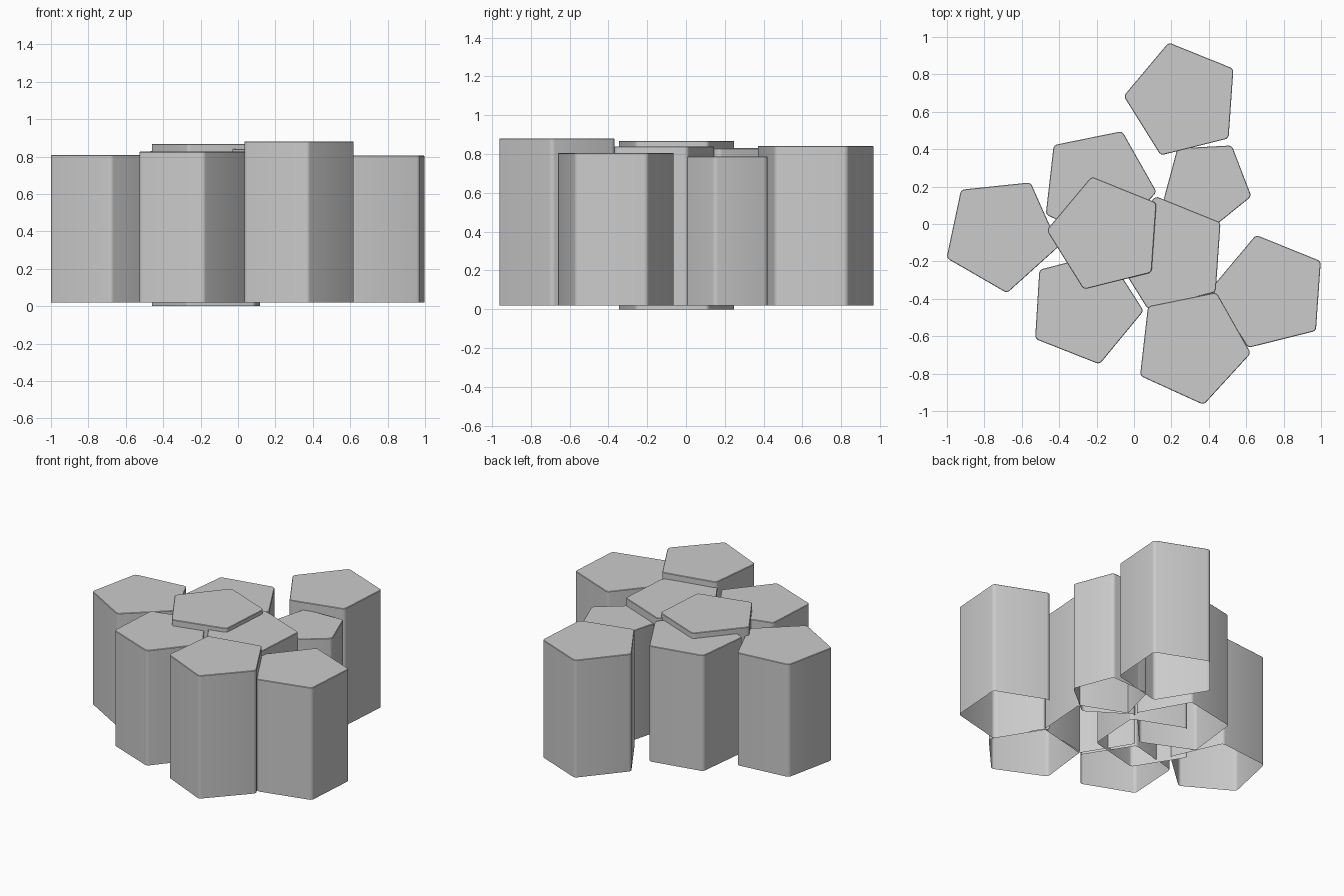
import bpy, bmesh
from math import cos, sin, radians

if "Cube" in bpy.data.objects:
    bpy.data.objects.remove(bpy.data.objects["Cube"])


def pentagon_column(name, x, y, angle, radius, bottom, top):
    """Hollow pentagonal column: capped on top, open below, rounded upright edges."""
    bm = bmesh.new()
    ring = [bm.verts.new((radius * cos(radians(angle + 72 * i)),
                          radius * sin(radians(angle + 72 * i)), bottom)) for i in range(5)]
    base = bm.faces.new(ring)
    ext = bmesh.ops.extrude_face_region(bm, geom=[base], use_keep_orig=True)
    for v in ext["geom"]:
        if isinstance(v, bmesh.types.BMVert):
            v.co.z = top
    bmesh.ops.recalc_face_normals(bm, faces=bm.faces)
    # round the five upright edges
    upright = [e for e in bm.edges if abs(e.verts[0].co.z - e.verts[1].co.z) > 0.1]
    bmesh.ops.bevel(bm, geom=upright, offset=0.018, segments=4, profile=0.5, affect='EDGES')
    # soften the top rim
    rim = [e for e in bm.edges if all(abs(v.co.z - top) < 1e-4 for v in e.verts)]
    bmesh.ops.bevel(bm, geom=rim, offset=0.003, segments=1, affect='EDGES')
    bmesh.ops.recalc_face_normals(bm, faces=bm.faces)
    # open the underside
    floor = [f for f in bm.faces if all(abs(v.co.z - bottom) < 1e-4 for v in f.verts)]
    bmesh.ops.delete(bm, geom=floor, context='FACES_ONLY')
    mesh = bpy.data.meshes.new(name)
    bm.to_mesh(mesh)
    bm.free()
    obj = bpy.data.objects.new(name, mesh)
    obj.location = (x, y, 0)
    bpy.context.collection.objects.link(obj)
    bpy.context.view_layer.objects.active = obj
    obj.select_set(True)
    bpy.ops.object.shade_smooth_by_angle(angle=radians(30))
    obj.select_set(False)


# name, x, y, angle of one corner, radius, bottom, top
columns = [
    ("centre_column", -0.150, -0.055, 104, 0.318, 0.00, 0.868),
    ("back_column", 0.262, 0.662, 104, 0.318, 0.02, 0.842),
    ("inner_right_column", 0.193, -0.160, 104, 0.318, 0.02, 0.84),
    ("right_column", 0.729, -0.367, 104, 0.318, 0.02, 0.805),
    ("left_column", -0.712, -0.053, -84, 0.318, 0.02, 0.808),
    ("back_left_column", -0.195, 0.207, 65.5, 0.318, 0.02, 0.83),
    ("front_left_column", -0.263, -0.445, -75.5, 0.315, 0.02, 0.826),
    ("front_column", 0.309, -0.655, -78.5, 0.318, 0.02, 0.881),
    ("small_back_right_column", 0.388, 0.212, 57, 0.248, 0.02, 0.787),
]
for c in columns:
    pentagon_column(*c)
